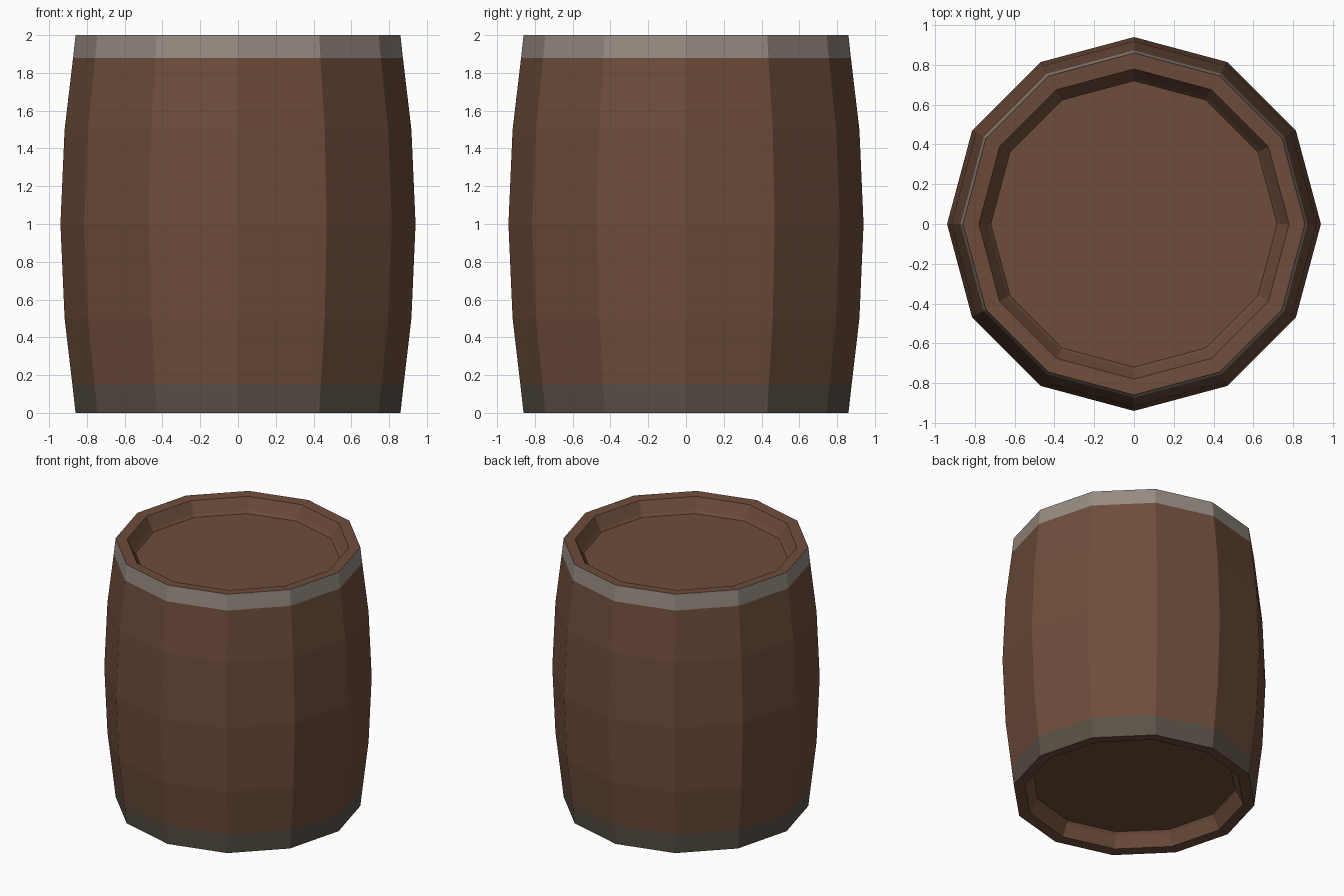
import bpy, bmesh, math

if "Cube" in bpy.data.objects:
    bpy.data.objects.remove(bpy.data.objects["Cube"])

SIDES = 12


def material(name, rgb):
    m = bpy.data.materials.new(name)
    m.diffuse_color = (*rgb, 1)
    m.use_nodes = True
    m.node_tree.nodes["Principled BSDF"].inputs["Base Color"].default_value = m.diffuse_color
    return m


WOOD = material("brown wood", (0.156, 0.074, 0.044))
TOP_GREY = material("light grey hoop", (0.305, 0.258, 0.220))
LOW_GREY = material("dark grey hoop", (0.102, 0.084, 0.063))


def lathe(name, profile, mats, cap_start=False, cap_end=False):
    """Revolve (radius, z) points; mats gives the material of each segment."""
    bm = bmesh.new()
    rings = [[bm.verts.new((r * math.cos(i * math.tau / SIDES),
                            r * math.sin(i * math.tau / SIDES), z))
              for i in range(SIDES)] for r, z in profile]
    slots = list(dict.fromkeys(mats))
    for a, b, mat in zip(rings, rings[1:], mats):
        for i in range(SIDES):
            j = (i + 1) % SIDES
            bm.faces.new((a[i], a[j], b[j], b[i])).material_index = slots.index(mat)
    if cap_start:
        bm.faces.new(rings[0][::-1])
    if cap_end:
        bm.faces.new(rings[-1])
    me = bpy.data.meshes.new(name)
    bm.to_mesh(me)
    bm.free()
    for m in slots:
        me.materials.append(m)
    ob = bpy.data.objects.new(name, me)
    bpy.context.collection.objects.link(ob)
    return ob


# Bulging staves with a grey hoop at each end
lathe("staves_and_hoops",
      [(0.86, 0), (0.877, 0.15), (0.918, 0.5), (0.94, 1), (0.918, 1.5),
       (0.873, 1.88), (0.86, 2)],
      [LOW_GREY, WOOD, WOOD, WOOD, WOOD, TOP_GREY])

# Rim, sloped inner lip and recessed lid at both ends
lip = [(0.86, 2), (0.78, 1.995), (0.735, 1.91), (0.72, 1.89)]
lathe("top_lid", lip, [WOOD] * 3, cap_end=True)
lathe("bottom_lid", [(r, 2 - z) for r, z in reversed(lip)], [WOOD] * 3, cap_start=True)
